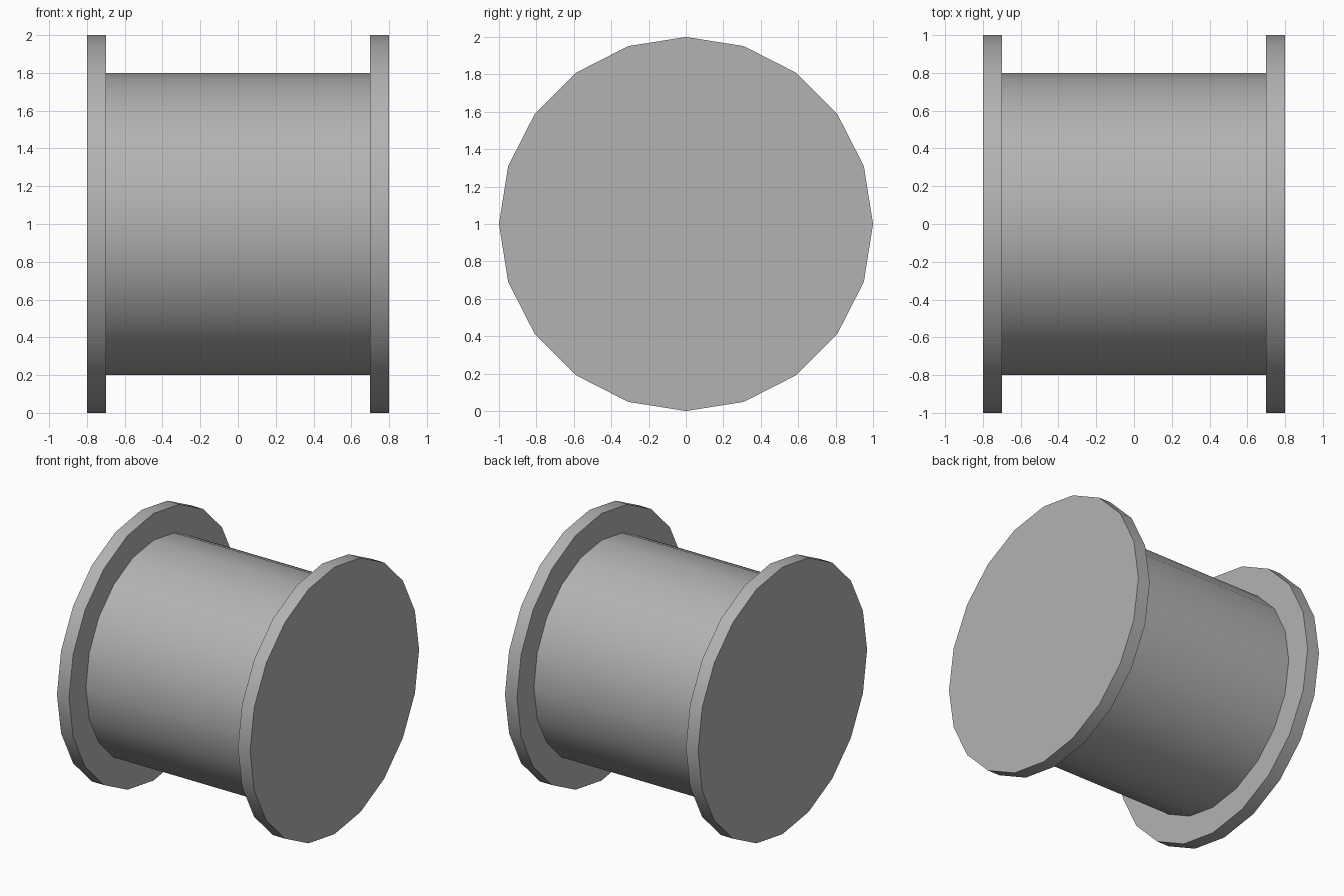
import bpy
import math

cube = bpy.data.objects.get("Cube")
if cube:
    bpy.data.objects.remove(cube, do_unlink=True)

# Single grey material
grey = bpy.data.materials.new("plain grey")
grey.use_nodes = True
colour = (0.45, 0.45, 0.45, 1)
grey.diffuse_color = colour
grey.node_tree.nodes["Principled BSDF"].inputs["Base Color"].default_value = colour

SIDES = 20
FLANGE_RADIUS, FLANGE_WIDTH = 1.0, 0.1
DRUM_RADIUS, DRUM_LENGTH = 0.8, 1.4


def disc(name, x, radius, width, fill):
    """Twenty-sided cylinder lying along x, with smooth sides and flat ends."""
    bpy.ops.mesh.primitive_cylinder_add(
        vertices=SIDES, radius=radius, depth=width, end_fill_type=fill,
        location=(x, 0, FLANGE_RADIUS), rotation=(0, math.pi / 2, 0))
    obj = bpy.context.object
    obj.name = name
    obj.data.materials.append(grey)
    bpy.ops.object.shade_smooth_by_angle(angle=math.radians(30))
    return obj


# Central drum, its ends closed by the flanges
disc("drum", 0, DRUM_RADIUS, DRUM_LENGTH, 'NOTHING')

# Wide flange at each end
for name, side in (("left_flange", 1), ("right_flange", -1)):
    disc(name, side * (DRUM_LENGTH + FLANGE_WIDTH) / 2,
         FLANGE_RADIUS, FLANGE_WIDTH, 'NGON')
